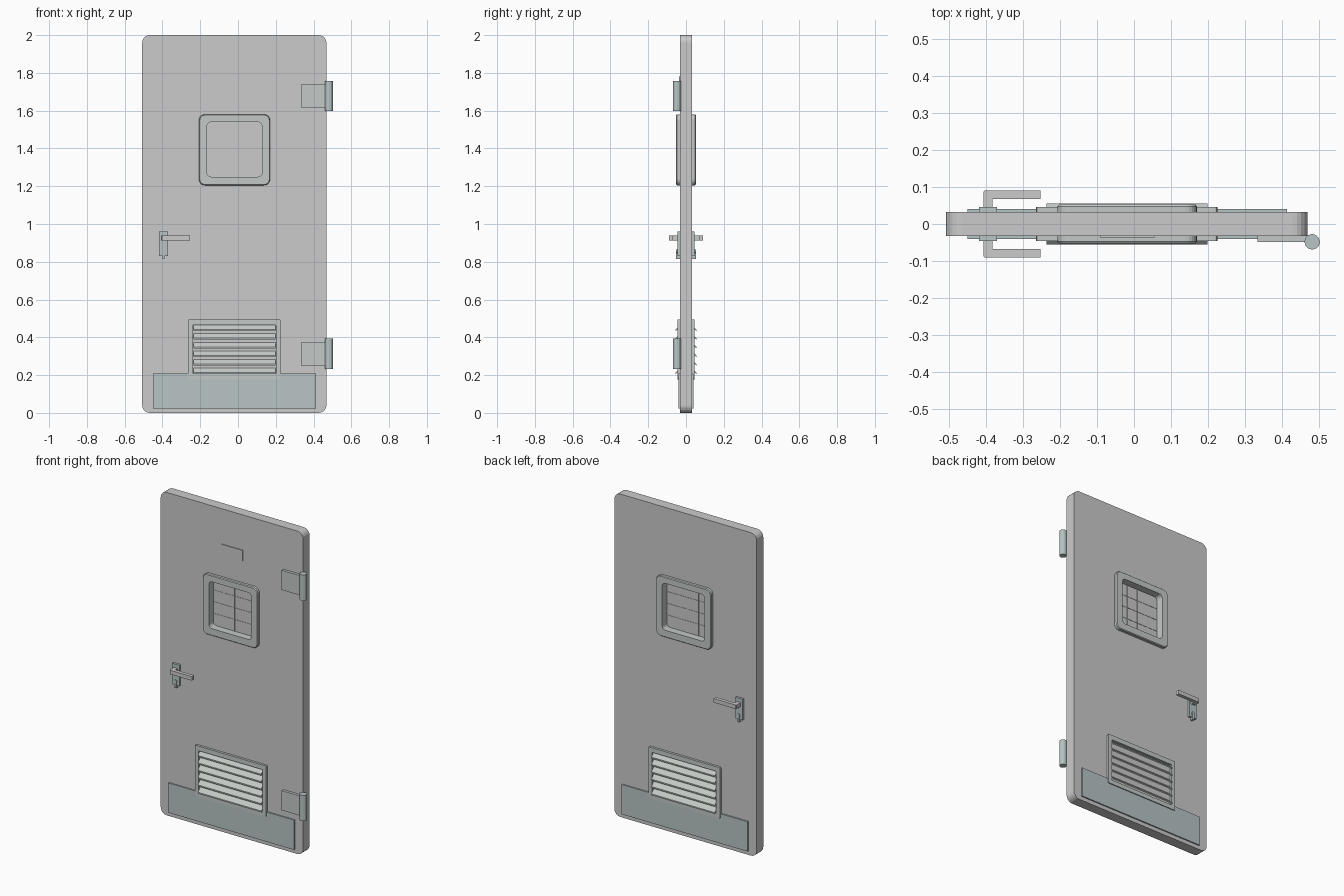
import bpy, bmesh, math

if "Cube" in bpy.data.objects:
    bpy.data.objects.remove(bpy.data.objects["Cube"])


def material(name, rgb):
    m = bpy.data.materials.new(name)
    m.diffuse_color = (*rgb, 1)
    m.use_nodes = True
    m.node_tree.nodes["Principled BSDF"].inputs["Base Color"].default_value = m.diffuse_color
    return m


STEEL = material("blue_steel", (0.48, 0.56, 0.56))
TRIM = material("trim_grey", (0.55, 0.59, 0.57))


def finish(name, bm, mat=None, mirror=False):
    bmesh.ops.recalc_face_normals(bm, faces=bm.faces)
    me = bpy.data.meshes.new(name)
    bm.to_mesh(me)
    bm.free()
    ob = bpy.data.objects.new(name, me)
    bpy.context.collection.objects.link(ob)
    if mat:
        me.materials.append(mat)
    if mirror:  # repeat on the back face of the door
        mod = ob.modifiers.new("both_sides", 'MIRROR')
        mod.use_axis = (False, True, False)
        mod.use_mirror_merge = False
    return ob


def rounded_rect(x0, x1, z0, z1, r, seg=5):
    pts = []
    corners = [(x1 - r, z1 - r), (x0 + r, z1 - r), (x0 + r, z0 + r), (x1 - r, z0 + r)]
    for q, (cx, cz) in enumerate(corners):
        for i in range(seg + 1):
            a = math.pi / 2 * (q + i / seg)
            pts.append((cx + r * math.cos(a), cz + r * math.sin(a)))
    return pts


def ring(name, sections, mat=None, mirror=False):
    """Closed loft through (outline, y) sections; the last joins the first."""
    bm = bmesh.new()
    loops = [[bm.verts.new((x, y, z)) for x, z in pts] for pts, y in sections]
    for a, b in zip(loops, loops[1:] + loops[:1]):
        n = len(a)
        for i in range(n):
            bm.faces.new((a[i], a[(i + 1) % n], b[(i + 1) % n], b[i]))
    return finish(name, bm, mat, mirror)


def prism(name, pts, depth, mat=None, mirror=False):
    """Cap a 3D outline and extrude it along the depth vector."""
    bm = bmesh.new()
    face = bm.faces.new([bm.verts.new(p) for p in pts])
    ext = bmesh.ops.extrude_face_region(bm, geom=[face], use_keep_orig=True)
    moved = [v for v in ext["geom"] if isinstance(v, bmesh.types.BMVert)]
    bmesh.ops.translate(bm, verts=moved, vec=depth)
    return finish(name, bm, mat, mirror)


def box(name, x0, x1, y0, y1, z0, z1, mat=None, mirror=False):
    pts = [(x0, y0, z0), (x1, y0, z0), (x1, y0, z1), (x0, y0, z1)]
    return prism(name, pts, (0, y1 - y0, 0), mat, mirror)


# Door slab with a window opening
T = 0.032
slab = rounded_rect(-0.507, 0.468, 0, 2, 0.04)
opening = rounded_rect(-0.175, 0.138, 1.24, 1.55, 0.03)
ring("door_slab", [(slab, -T), (slab, T), (opening, T), (opening, -T)])

# Window frame, glass and wires
outer = rounded_rect(-0.207, 0.17, 1.205, 1.58, 0.032)
outer_in = rounded_rect(-0.203, 0.166, 1.209, 1.576, 0.028)
inner = rounded_rect(-0.164, 0.127, 1.25, 1.54, 0.022)
ring("window_frame", [(outer_in, -0.052), (outer, -0.047), (outer, 0.047),
                      (outer_in, 0.052), (inner, 0.052), (inner, -0.052)], TRIM)
box("window_glass", -0.17, 0.133, -0.006, 0.006, 1.245, 1.545)
for i in (-1, 0, 1):
    x, z, w = -0.0185 + i * 0.073, 1.395 + i * 0.0725, 0.001
    box("window_wire_upright", x - w, x + w, -0.008, 0.008, 1.245, 1.545)
    box("window_wire_cross", -0.17, 0.133, -0.008, 0.008, z - w, z + w)

# Kick plates and name plate
box("kick_plate", -0.45, 0.413, -0.04, -T, 0.024, 0.208, STEEL, True)
box("sign_plate", -0.092, 0.056, -0.037, -T, 1.715, 1.782)

# Vent frames and slanted slats
vent_out = rounded_rect(-0.264, 0.225, 0.178, 0.495, 0.006, 2)
vent_in = rounded_rect(-0.238, 0.2, 0.204, 0.466, 0.003, 2)
ring("vent_frame", [(vent_out, -0.046), (vent_out, -T + 0.002),
                    (vent_in, -T + 0.002), (vent_in, -0.046)], TRIM, True)
for i in range(6):
    z = 0.437 - i * 0.0456
    profile = [(-0.03, z + 0.030), (-0.055, z + 0.004), (-0.055, z - 0.004), (-0.03, z + 0.018)]
    prism("vent_slat", [(-0.236, y, h) for y, h in profile], (0.434, 0, 0), TRIM, True)

# Lever handles, back plates and key cylinders
box("handle_plate", -0.419, -0.37, -0.046, -T, 0.83, 0.96, STEEL, True)
lever = [(-0.407, -0.044), (-0.407, -0.086), (-0.403, -0.09), (-0.253, -0.09),
         (-0.253, -0.068), (-0.382, -0.068), (-0.382, -0.044)]
prism("lever_handle", [(x, y, 0.913) for x, y in lever], (0, 0, 0.025), None, True)
keyway = [(-0.394 + 0.010 * math.cos(a), 0.855 + 0.010 * math.sin(a))
          for a in [math.radians(-50 + 28 * k) for k in range(11)]]
keyway += [(-0.400, 0.815), (-0.388, 0.815)]
prism("key_cylinder", [(x, -0.052, z) for x, z in keyway], (0, 0.02, 0), STEEL, True)

# Hinges
for z in (1.6775, 0.3125):
    box("hinge_leaf", 0.334, 0.475, -0.049, -T, z - 0.061, z + 0.061, TRIM)
    circle = [(0.481 + 0.021 * math.cos(math.tau * k / 12),
               -0.048 + 0.021 * math.sin(math.tau * k / 12), z - 0.08) for k in range(12)]
    prism("hinge_barrel", circle, (0, 0, 0.16), STEEL)
